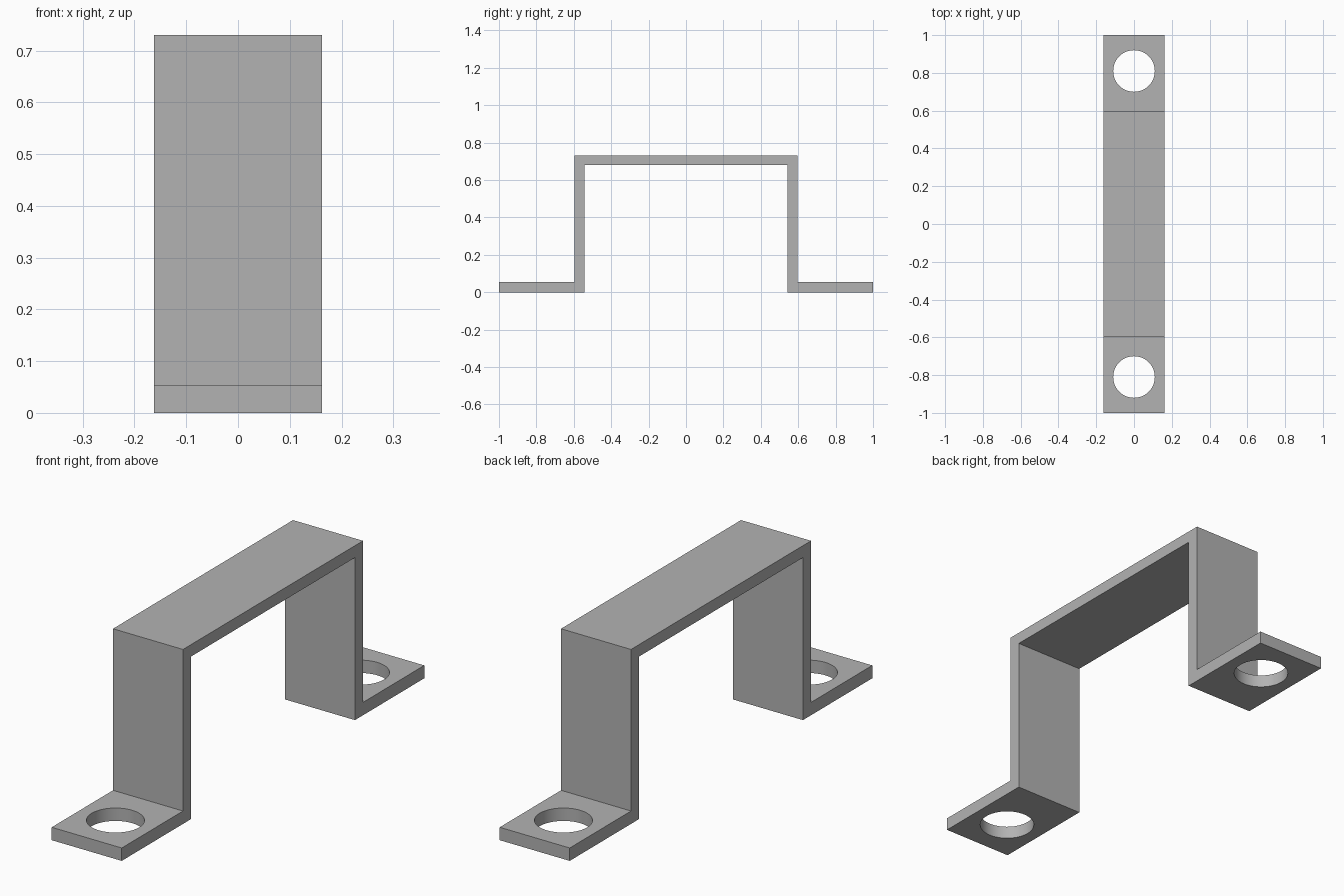
import bpy, bmesh

cube = bpy.data.objects.get("Cube")
if cube:
    bpy.data.objects.remove(cube, do_unlink=True)

HALF_WIDTH = 0.162
HOLE_Y, HOLE_RADIUS = 0.81, 0.11

grey = bpy.data.materials.new("plain grey")
grey.use_nodes = True
colour = (0.45, 0.45, 0.45, 1)
grey.diffuse_color = colour
grey.node_tree.nodes["Principled BSDF"].inputs["Base Color"].default_value = colour

# Half of the strap's side profile (y, z), mirrored to close the outline
outer = [(1, 0), (1, 0.054), (0.595, 0.054), (0.595, 0.73)]
inner = [(0.542, 0.68), (0.542, 0)]


def mirrored(points):
    return [(-y, z) for y, z in reversed(points)]


outline = outer + mirrored(outer) + mirrored(inner) + inner

# Strap: profile extruded across the width
bm = bmesh.new()
side = bm.faces.new([bm.verts.new((-HALF_WIDTH, y, z)) for y, z in outline])
swept = bmesh.ops.extrude_face_region(bm, geom=[side])["geom"]
bmesh.ops.translate(bm, vec=(2 * HALF_WIDTH, 0, 0),
                    verts=[v for v in swept if isinstance(v, bmesh.types.BMVert)])
bmesh.ops.recalc_face_normals(bm, faces=bm.faces)
mesh = bpy.data.meshes.new("strap_bracket")
bm.to_mesh(mesh)
bm.free()
mesh.materials.append(grey)
bracket = bpy.data.objects.new("strap_bracket", mesh)
bpy.context.collection.objects.link(bracket)

# Screw hole through each foot
for end, sign in (("front", -1), ("back", 1)):
    bpy.ops.mesh.primitive_cylinder_add(vertices=64, radius=HOLE_RADIUS, depth=0.3,
                                        location=(0, sign * HOLE_Y, 0.03))
    cutter = bpy.context.object
    cutter.name = end + "_hole_cutter"
    cutter.data.materials.append(grey)
    cutter.hide_render = True
    cut = bracket.modifiers.new(end + "_hole", "BOOLEAN")
    cut.operation = "DIFFERENCE"
    cut.solver = "EXACT"
    cut.object = cutter
    bpy.ops.object.select_all(action="DESELECT")
    bracket.select_set(True)
    bpy.context.view_layer.objects.active = bracket
    bpy.ops.object.modifier_apply(modifier=cut.name)
    bpy.data.objects.remove(cutter, do_unlink=True)

# Round the hole walls while keeping the bends sharp
bpy.ops.object.shade_smooth_by_angle(angle=0.5)
